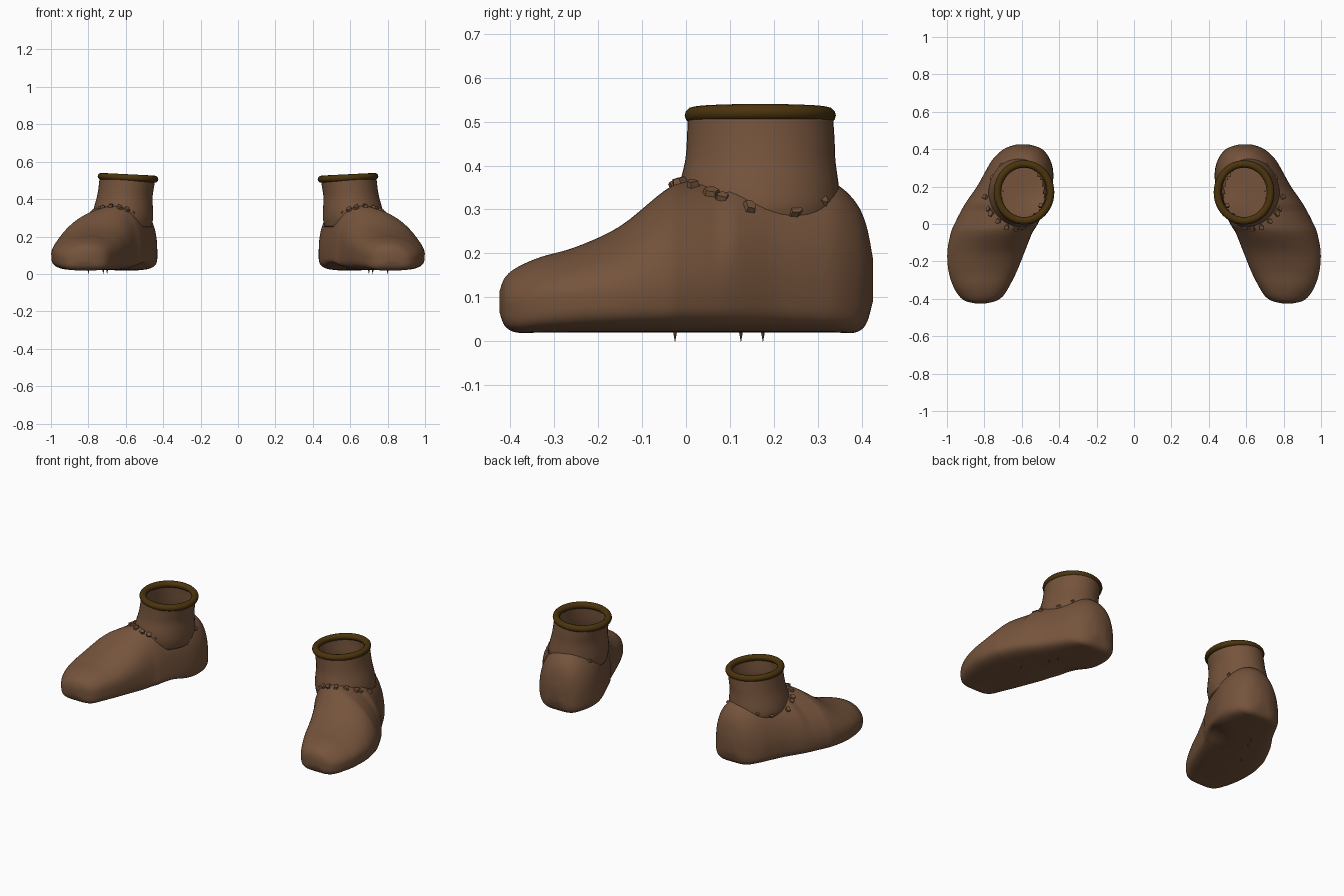
import bpy, bmesh, math, random
from mathutils import Vector, Matrix
from mathutils.bvhtree import BVHTree

if "Cube" in bpy.data.objects:
    bpy.data.objects.remove(bpy.data.objects["Cube"])

random.seed(4)


def material(name, rgb):
    m = bpy.data.materials.new(name)
    m.diffuse_color = (*rgb, 1)
    m.use_nodes = True
    m.node_tree.nodes["Principled BSDF"].inputs["Base Color"].default_value = m.diffuse_color
    return m


LEATHER = material("brown leather", (0.178, 0.088, 0.045))
TRIM = material("dark brown trim", (0.07, 0.034, 0.004))


def finish(bm, name, mat, smooth=True, wall=0):
    """Turn a bmesh into an object that is mirrored to the other foot."""
    bmesh.ops.recalc_face_normals(bm, faces=bm.faces)
    me = bpy.data.meshes.new(name)
    bm.to_mesh(me)
    bm.free()
    me.materials.append(mat)
    for p in me.polygons:
        p.use_smooth = smooth
    ob = bpy.data.objects.new(name, me)
    bpy.context.collection.objects.link(ob)
    if wall:
        s = ob.modifiers.new("wall", "SOLIDIFY")
        s.thickness = wall
        s.offset = -1
    ob.modifiers.new("other_foot", "MIRROR").use_mirror_merge = False
    return ob


def loft(bm, rings, caps):
    loops = [[bm.verts.new(p) for p in r] for r in rings]
    for a, b in zip(loops, loops[1:]):
        for i in range(len(a)):
            j = (i + 1) % len(a)
            bm.faces.new((a[i], a[j], b[j], b[i]))
    if caps:
        bm.faces.new(loops[0])
        bm.faces.new(loops[-1])


def smooth_rows(rows, steps):
    """Catmull-Rom interpolation through rows of numbers."""
    out = []
    for k in range(len(rows) - 1):
        p = [rows[min(max(k + d, 0), len(rows) - 1)] for d in (-1, 0, 1, 2)]
        for s in range(steps):
            t = s / steps
            out.append([0.5 * (2 * b + (c - a) * t + (2 * a - 5 * b + 4 * c - d) * t * t
                               + (3 * b - a - 3 * c + d) * t ** 3) for a, b, c, d in zip(*p)])
    return out + [list(rows[-1])]


# Foot stations from toe to heel: y, inner x, outer x, ridge x, top z, sole z
STATIONS = [
    (-0.424, 0.79, 0.85, 0.82, 0.115, 0.065),
    (-0.412, 0.74, 0.90, 0.82, 0.145, 0.035),
    (-0.385, 0.70, 0.935, 0.815, 0.168, 0.02),
    (-0.33, 0.665, 0.968, 0.81, 0.192, 0.02),
    (-0.25, 0.625, 0.992, 0.79, 0.215, 0.02),
    (-0.15, 0.585, 0.998, 0.75, 0.262, 0.02),
    (-0.05, 0.545, 0.98, 0.69, 0.342, 0.02),
    (0.0, 0.515, 0.96, 0.65, 0.365, 0.02),
    (0.1, 0.47, 0.908, 0.62, 0.375, 0.02),
    (0.2, 0.437, 0.84, 0.605, 0.375, 0.02),
    (0.28, 0.432, 0.795, 0.60, 0.37, 0.02),
    (0.34, 0.447, 0.76, 0.597, 0.358, 0.02),
    (0.385, 0.475, 0.717, 0.594, 0.318, 0.02),
    (0.41, 0.51, 0.677, 0.592, 0.265, 0.04),
    (0.425, 0.56, 0.63, 0.592, 0.19, 0.09),
]
N = 56


def spow(v, e):
    return math.copysign(abs(v) ** e, v)


def section(y, x0, x1, xp, zt, zb):
    zm = zb + min(0.09, 0.45 * (zt - zb))          # height of the widest line
    pts = []
    for i in range(N):
        a = 2 * math.pi * i / N
        c, s = math.cos(a), math.sin(a)
        if s >= 0:
            n = 2.4 if c < 0 else (1.8 if y < 0.1 else 2.0)
            z = zm + (zt - zm) * spow(s, 2 / n)
        else:
            n = 4.0
            z = zm + (zm - zb) * spow(s, 2 / n)
        k = spow(c, 2 / n)
        x = xp + k * ((x1 - xp) if c > 0 else (xp - x0))
        # raised arch on the inner side of the sole
        if s < 0 and c < 0:
            z += 0.035 * math.exp(-((y - 0.06) / 0.09) ** 2) * min(1, -k * 1.3) * -s
        pts.append((x, y, z))
    return pts


# Shoe body, with an opening under the ankle
bm = bmesh.new()
loft(bm, [section(*r) for r in smooth_rows(STATIONS, 5)], True)
bmesh.ops.recalc_face_normals(bm, faces=bm.faces)
bm.normal_update()
surface = BVHTree.FromBMesh(bm)
hole = [f for f in bm.faces if all(
    v.co.z > 0.22 and ((v.co.x - 0.607) / 0.135) ** 2 + ((v.co.y - 0.168) / 0.155) ** 2 < 1
    for v in f.verts)]
bmesh.ops.delete(bm, geom=hole, context="FACES")
finish(bm, "shoe_body", LEATHER)

# Ankle collar: z, centre x, centre y, radius x, radius y
ANKLE = [
    (0.25, 0.612, 0.168, 0.150, 0.172),
    (0.30, 0.616, 0.166, 0.162, 0.184),
    (0.35, 0.613, 0.166, 0.158, 0.182),
    (0.41, 0.606, 0.169, 0.149, 0.171),
    (0.46, 0.598, 0.170, 0.148, 0.168),
    (0.515, 0.590, 0.169, 0.150, 0.165),
]
bm = bmesh.new()
loft(bm, [[(cx + rx * math.cos(2 * math.pi * i / 48), cy + ry * math.sin(2 * math.pi * i / 48), z)
           for i in range(48)] for z, cx, cy, rx, ry in smooth_rows(ANKLE, 3)], False)
finish(bm, "ankle_collar", LEATHER, wall=0.014)

# Rolled rim, rising slightly towards the outside
bm = bmesh.new()
rim = []
for i in range(49):
    a = 2 * math.pi * i / 48
    ring = []
    for j in range(12):
        b = 2 * math.pi * j / 12
        r = 0.02 * math.cos(b)
        x = (0.142 + r) * math.cos(a)
        ring.append((0.588 + x, 0.169 + (0.152 + r) * math.sin(a),
                     0.514 + 0.05 * x + 0.019 * math.sin(b)))
    rim.append(ring)
loft(bm, rim, False)
bmesh.ops.remove_doubles(bm, verts=bm.verts, dist=0.0005)
finish(bm, "rolled_rim", TRIM)

# Torn leather scraps along the ankle seam: (angle in degrees, size)
SCRAPS = [(-115, 0.016), (-98, 0.02), (-84, 0.018), (-68, 0.018), (-52, 0.02), (-36, 0.024),
          (-28, 0.018), (-8, 0.017), (28, 0.02), (52, 0.017), (150, 0.015), (205, 0.018),
          (228, 0.018)]
bm = bmesh.new()
for deg, size in SCRAPS:
    a = math.radians(deg)
    guess = Vector((0.615 + 0.172 * math.cos(a), 0.166 + 0.192 * math.sin(a),
                    0.295 + 0.06 * math.sin(a) ** 2))
    spot, normal, _, _ = surface.find_nearest(guess)
    turn = normal.to_track_quat("Z", "Y").to_matrix().to_4x4()
    place = Matrix.Translation(spot + normal * 0.003) @ turn
    outline = []
    for k in range(5):
        t = 2 * math.pi * k / 5 + random.uniform(-0.3, 0.3)
        r = size * random.uniform(0.7, 1.2)
        outline.append((r * math.cos(t), r * math.sin(t)))
    loft(bm, [[place @ Vector((x * w, y * w, z)) for x, y in outline]
              for z, w in ((-0.008, 1.0), (0.009, 0.8))], True)
finish(bm, "seam_scraps", LEATHER, smooth=False)

# Tiny thorns under the sole
bm = bmesh.new()
for x, y in ((0.80, -0.025), (0.72, 0.125), (0.70, 0.175)):
    bmesh.ops.create_cone(bm, cap_ends=True, segments=4, radius1=0.0005, radius2=0.006,
                          depth=0.03, matrix=Matrix.Translation((x, y, 0.015)))
finish(bm, "sole_thorns", LEATHER, smooth=False)
